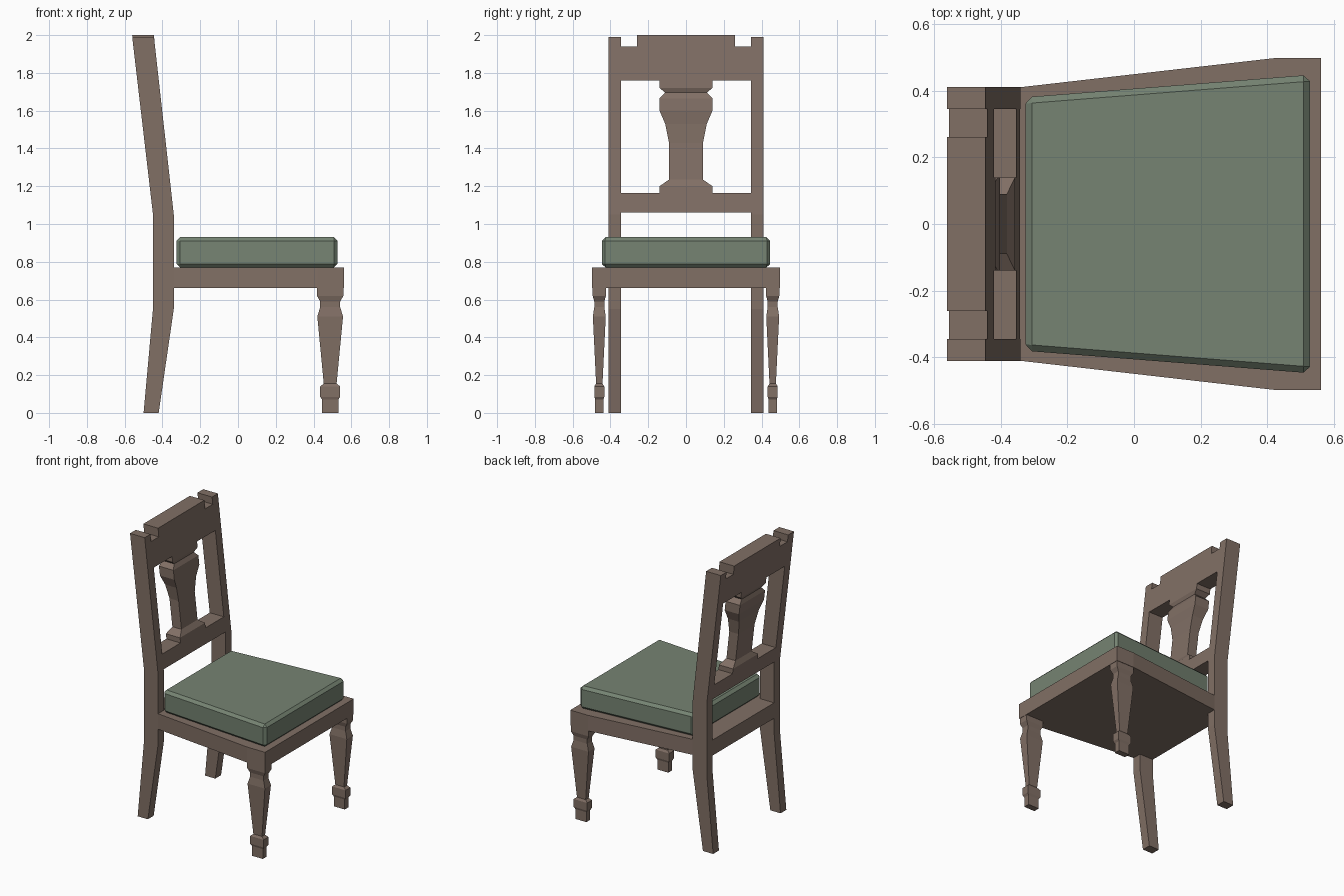
import bpy, bmesh

if "Cube" in bpy.data.objects:
    bpy.data.objects.remove(bpy.data.objects["Cube"])


def material(name, rgb):
    m = bpy.data.materials.new(name)
    m.diffuse_color = (*rgb, 1)
    m.use_nodes = True
    m.node_tree.nodes["Principled BSDF"].inputs["Base Color"].default_value = m.diffuse_color
    return m


WOOD = material("brown_wood", (0.22, 0.16, 0.13))
CLOTH = material("green_cloth", (0.18, 0.23, 0.17))


def loft(name, rings, mat=WOOD):
    """Skin a stack of equal-length point rings and cap both ends."""
    bm = bmesh.new()
    rows = [[bm.verts.new(p) for p in ring] for ring in rings]
    n = len(rows[0])
    for a, b in zip(rows, rows[1:]):
        for i in range(n):
            j = (i + 1) % n
            bm.faces.new((a[i], a[j], b[j], b[i]))
    bm.faces.new(rows[0][::-1])
    bm.faces.new(rows[-1])
    bmesh.ops.recalc_face_normals(bm, faces=bm.faces)
    me = bpy.data.meshes.new(name)
    bm.to_mesh(me)
    bm.free()
    me.materials.append(mat)
    ob = bpy.data.objects.new(name, me)
    bpy.context.collection.objects.link(ob)
    return ob


def rect(x0, x1, y0, y1, z):
    return [(x0, y0, z), (x1, y0, z), (x1, y1, z), (x0, y1, z)]


# Curved side profile of the back: z, rear x, front x
BACK = [(0, -0.50, -0.42), (0.55, -0.45, -0.34),
        (1.05, -0.45, -0.34), (1.99, -0.56, -0.445)]


def back_x(z):
    z = min(z, 1.99)
    for (z0, r0, f0), (z1, r1, f1) in zip(BACK, BACK[1:]):
        if z <= z1:
            t = (z - z0) / (z1 - z0)
            return r0 + t * (r1 - r0), f0 + t * (f1 - f0)


# Rear posts and turned front legs, one pair per side
LEG = [(0, .043), (.07, .043), (.085, .053), (.14, .053), (.155, .034),
       (.51, .068), (.56, .053), (.59, .053), (.62, .07), (.67, .07)]
for side, s in (("left", 1), ("right", -1)):
    loft("rear_post_" + side,
         [rect(r, f, s * 0.345, s * 0.41, z) for z, r, f in BACK])
    loft("front_leg_" + side,
         [rect(0.488 - h, 0.488 + h, s * 0.459 - h / 2, s * 0.459 + h / 2, z)
          for z, h in LEG])


# Rails that follow the lean of the back
def rail(name, outline):
    loft(name, [[(back_x(z)[k], y, z) for y, z in outline] for k in (0, 1)])


rail("lower_back_rail", [(-.345, 1.06), (.345, 1.06), (.345, 1.165), (-.345, 1.165)])
rail("crest_rail", [(-.345, 1.76), (.345, 1.76), (.345, 1.94), (.26, 1.94),
                    (.26, 2.0), (-.26, 2.0), (-.26, 1.94), (-.345, 1.94)])

# Vase-shaped splat: z, half width; depth shrinks in proportion
SPLAT = [(1.165, .14), (1.20, .14), (1.235, .09), (1.43, .09), (1.53, .11),
         (1.60, .14), (1.665, .14), (1.695, .11), (1.72, .14), (1.76, .14)]
rings = []
for z, w in SPLAT:
    r, f = back_x(z)
    c, d = (r + f) / 2, (f - r) / 2 * w / 0.14
    rings.append(rect(c - d, c + d, -w, w, z))
loft("back_splat", rings)

# Seat frame, flared towards the front
half = [(-.45, .345), (-.34, .345), (-.34, .41), (.42, .497), (.56, .497)]
outline = [(x, -y) for x, y in half] + half[::-1]
loft("seat_frame", [[(x, y, z) for x, y in outline] for z in (0.66, 0.77)])

# Chamfered cushion
pad = [(-.325, -.38), (.527, -.447), (.527, .447), (-.325, .38)]
cushion = loft("seat_cushion", [[(x, y, z) for x, y in pad] for z in (0.77, 0.93)], CLOTH)
bev = cushion.modifiers.new("chamfer", "BEVEL")
bev.width = 0.019
bev.segments = 1
